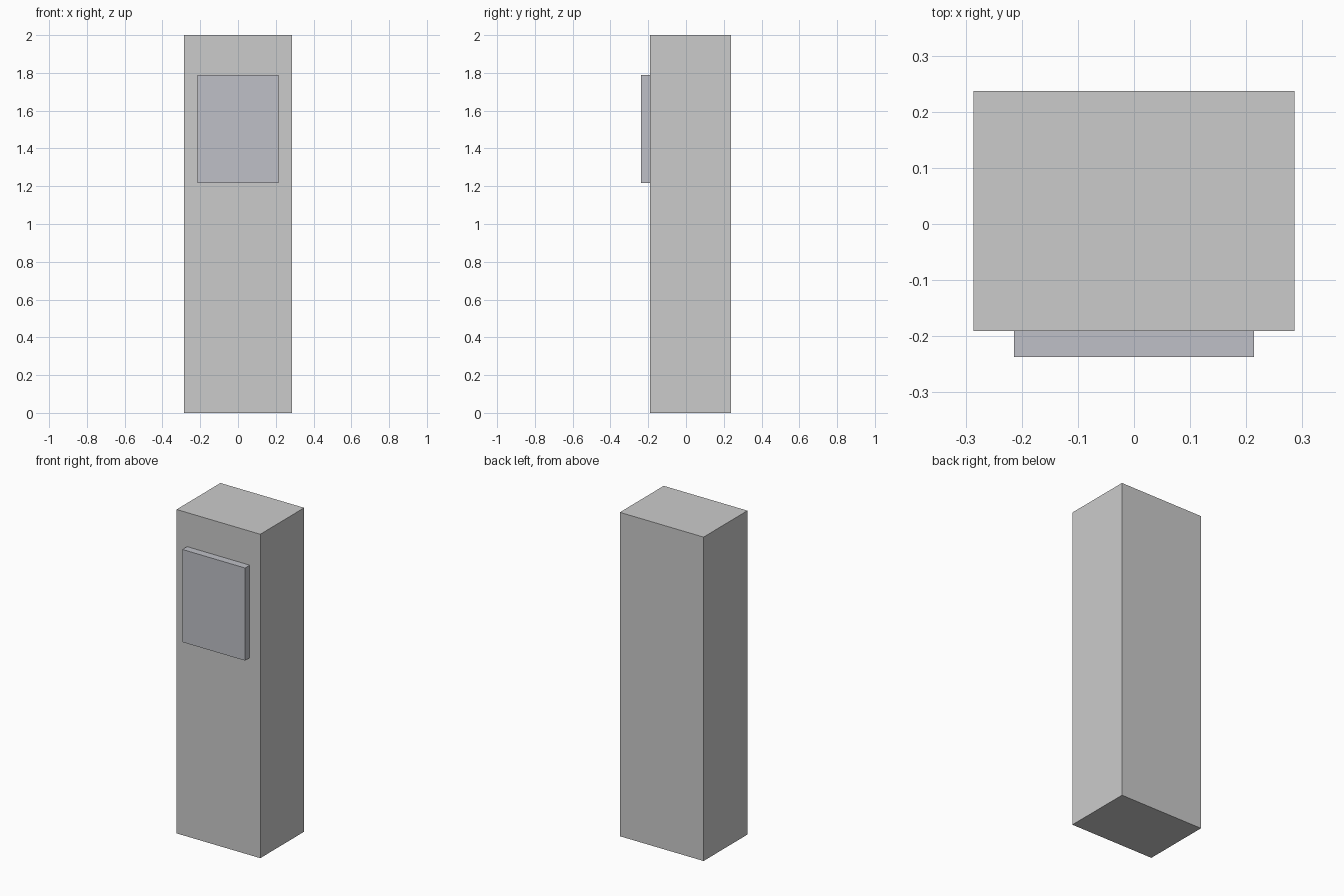
import bpy

if "Cube" in bpy.data.objects:
    bpy.data.objects.remove(bpy.data.objects["Cube"])


def box(name, lo, hi):
    """Add a box spanning two opposite corners."""
    bpy.ops.mesh.primitive_cube_add(size=1, location=[(a + b) / 2 for a, b in zip(lo, hi)])
    obj = bpy.context.object
    obj.name = name
    obj.scale = [b - a for a, b in zip(lo, hi)]
    bpy.ops.object.transform_apply(location=False, rotation=False, scale=True)
    return obj


# Upright cabinet
box("cabinet", (-0.286, -0.191, 0), (0.286, 0.237, 2))

# Raised panel on the front
panel = box("front_panel", (-0.214, -0.237, 1.218), (0.214, -0.191, 1.79))
mat = bpy.data.materials.new("panel_grey")
mat.diffuse_color = (0.52, 0.53, 0.57, 1)
mat.use_nodes = True
mat.node_tree.nodes["Principled BSDF"].inputs["Base Color"].default_value = mat.diffuse_color
panel.data.materials.append(mat)
